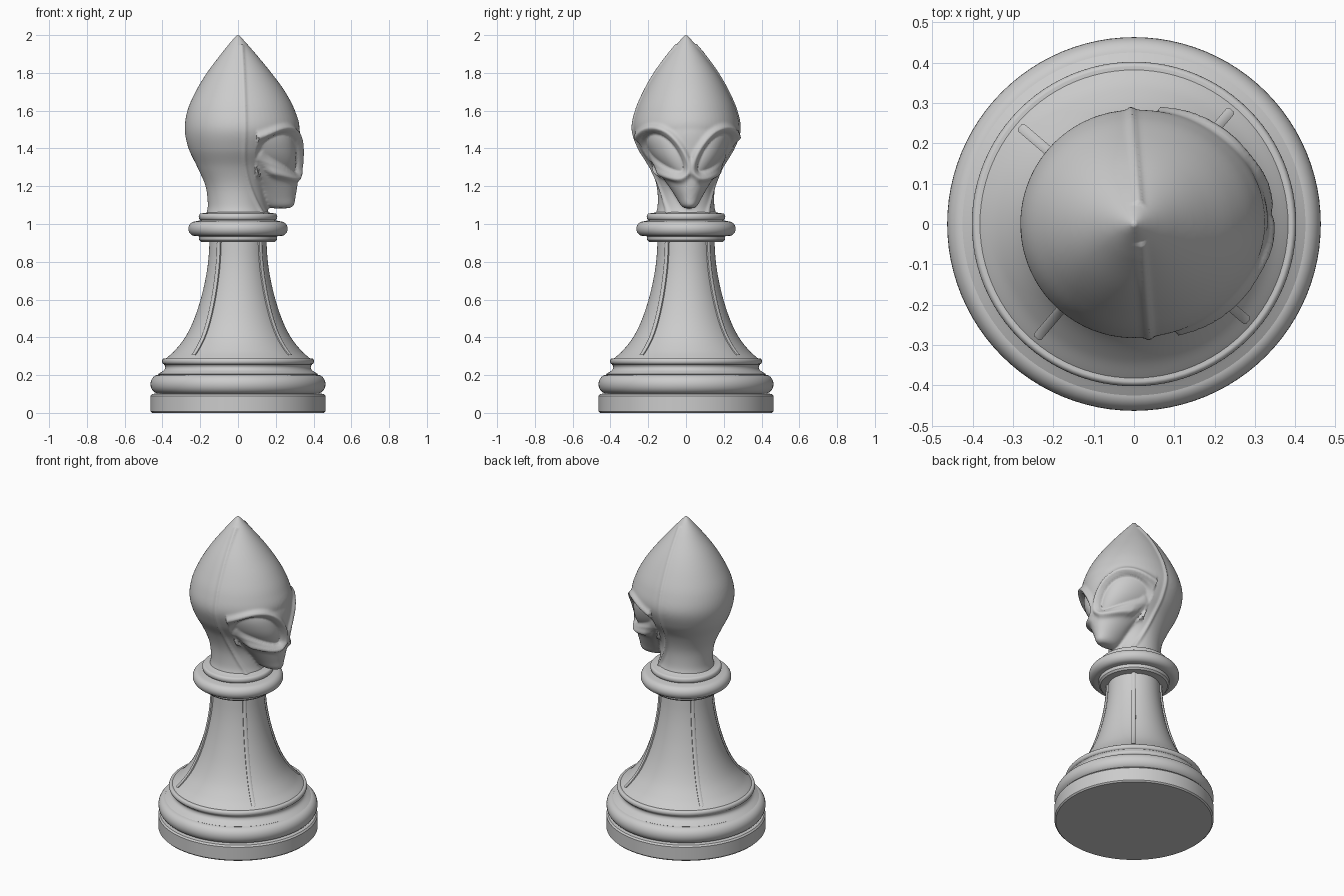
import bpy, bmesh, math
from mathutils import Vector, Matrix

TURN = math.radians(4.5)

cube = bpy.data.objects.get("Cube")
if cube:
    bpy.data.objects.remove(cube)

grey = bpy.data.materials.new("plain_grey")
grey.use_nodes = True
grey.diffuse_color = (0.6, 0.6, 0.6, 1)
grey.node_tree.nodes["Principled BSDF"].inputs["Base Color"].default_value = (0.6, 0.6, 0.6, 1)


def spline(rows, steps=8):
    """Smooth curve through rows of numbers."""
    pts = [Vector(r) for r in rows]
    pts = [2 * pts[0] - pts[1]] + pts + [2 * pts[-1] - pts[-2]]
    out = []
    for a, b, c, d in zip(pts, pts[1:], pts[2:], pts[3:]):
        for i in range(steps):
            t = i / steps
            out.append(b + (c - a) * t / 2 + (a - b * 2.5 + c * 2 - d / 2) * t * t
                       + ((b - c) * 1.5 + (d - a) / 2) * t ** 3)
    return out + [pts[-2]]


def loft(bm, rings):
    """Skin closed rings of points and cap both ends."""
    rows = [[bm.verts.new(p) for p in ring] for ring in rings]
    for lo, hi in zip(rows, rows[1:]):
        for i in range(len(lo)):
            j = (i + 1) % len(lo)
            bm.faces.new((lo[i], lo[j], hi[j], hi[i]))
    bm.faces.new(rows[0][::-1])
    bm.faces.new(rows[-1])


def finish(bm, name, angle=35):
    bmesh.ops.recalc_face_normals(bm, faces=bm.faces)
    mesh = bpy.data.meshes.new(name)
    bm.to_mesh(mesh)
    bm.free()
    mesh.materials.append(grey)
    obj = bpy.data.objects.new(name, mesh)
    bpy.context.collection.objects.link(obj)
    bpy.ops.object.select_all(action='DESELECT')
    obj.select_set(True)
    bpy.context.view_layer.objects.active = obj
    bpy.ops.object.shade_smooth_by_angle(angle=math.radians(angle))
    return obj


def oval(z, centre, back, front, half, n=64):
    ring = []
    for i in range(n):
        a = math.tau * i / n
        c = math.cos(a)
        ring.append((centre + c * (front if c > 0 else back), half * math.sin(a), z))
    return ring


def lathe(name, profile):
    bm = bmesh.new()
    loft(bm, [oval(z, 0, r, r, r, 96) for r, z in profile])
    return finish(bm, name)


def bulge(r, z, w, h, n=14):
    """Half-round moulding profile from bottom to top."""
    angles = [math.pi * (i / n - 0.5) for i in range(n + 1)]
    return [(r + w * math.cos(a), z + h * math.sin(a)) for a in angles]


# Pedestal
lathe("base_disc", [(0.455, 0), (0.463, 0.008), (0.463, 0.09), (0.455, 0.1), (0.43, 0.103)])
cove = spline([(0.425, 0.205), (0.393, 0.225), (0.385, 0.243), (0.392, 0.257)], 4)
lathe("base_moulding", [(0.43, 0.098)] + bulge(0.42, 0.152, 0.043, 0.05)
      + cove + bulge(0.39, 0.273, 0.012, 0.016, 8) + [(0.37, 0.286)])
shaft = spline([(0.385, 0.285), (0.335, 0.33), (0.28, 0.4), (0.235, 0.49), (0.198, 0.6),
                (0.172, 0.71), (0.157, 0.81), (0.15, 0.92)])
lathe("shaft", shaft)

# Four narrow ribs down the shaft
bm = bmesh.new()
for k in range(4):
    spin = Matrix.Rotation(TURN + math.pi * (k / 2 + 0.25), 3, 'Z')
    rings = []
    for r, z in shaft[4:]:
        w = 0.012
        lift = 0.012
        section = [(r - 0.04, -w, z), (r + lift - 0.004, -w, z), (r + lift, -w / 2, z),
                   (r + lift, w / 2, z), (r + lift - 0.004, w, z), (r - 0.04, w, z)]
        rings.append([spin @ Vector(p) for p in section])
    loft(bm, rings)
finish(bm, "shaft_ribs")

# Collar
lathe("collar", [(0.14, 0.905), (0.195, 0.905), (0.205, 0.915), (0.207, 0.935)]
      + bulge(0.225, 0.975, 0.038, 0.039)
      + [(0.197, 1.02)] + bulge(0.195, 1.038, 0.013, 0.018, 8) + [(0.165, 1.06), (0.14, 1.075)])

# Head: skull with neck, and a pointed face, fused together
bm = bmesh.new()
skull = [(1.04, .17, .17, .165), (1.1, .16, .152, .15), (1.2, .172, .15, .155),
         (1.3, .215, .2, .19), (1.4, .262, .27, .25), (1.5, .282, .325, .283),
         (1.6, .268, .302, .265), (1.7, .225, .25, .222), (1.8, .165, .177, .165),
         (1.9, .09, .095, .092), (1.97, .034, .034, .034), (2.003, .006, .006, .006)]
loft(bm, [oval(z, 0, b, f, h) for z, b, f, h in spline(skull)])
face = [(1.083, .225, .05, .025), (1.1, .22, .078, .045), (1.14, .2, .105, .068),
        (1.2, .17, .145, .105), (1.28, .12, .202, .16), (1.38, .06, .27, .222),
        (1.48, .02, .31, .265), (1.58, 0, .302, .262)]
loft(bm, [oval(z, c, min(0.1, f), f, h) for z, c, f, h in spline(face)])
blank = finish(bm, "head_blank")
fuse = blank.modifiers.new("fuse", 'REMESH')
fuse.mode = 'VOXEL'
fuse.voxel_size = 0.008
soft = blank.modifiers.new("soften", 'SMOOTH')
soft.factor = 0.5
soft.iterations = 8
bpy.context.view_layer.update()
deps = bpy.context.evaluated_depsgraph_get()
fused = bpy.data.meshes.new_from_object(blank.evaluated_get(deps))
bpy.data.objects.remove(blank)
bm = bmesh.new()
bm.from_mesh(fused)
bm.normal_update()


def eye_relief(y, z):
    """Raised rim round a sunken, domed almond eye."""
    dy, dz = abs(y) - 0.135, z - 1.372
    u, v = dy * 0.69 + dz * 0.725, dz * 0.69 - dy * 0.725
    length = 0.138
    width = 0.068 * (1 + 1.5 * u)
    q = math.hypot(u / length, v / width)
    d = q * (q - 1) / max(math.hypot(u / length ** 2, v / width ** 2), 1e-4)
    rim = 0.021 * math.exp(-((d - 0.022) / 0.015) ** 2)
    sunk = -0.016 * min(1, max(0, -d / 0.012)) * min(1, q * q + 0.2)
    return rim + sunk


# Sculpt the eyes and the side seam into the fused head
moves = []
for v in bm.verts:
    x, y, z = v.co
    push = 0
    if x > 0.08 and v.normal.x > 0.05:
        push += eye_relief(y, z) * min(1, v.normal.x / 0.2)
    seam_x = 0.015 + 0.9 * max(0, 1.4 - z) ** 2
    if z < 1.95:
        push += 0.008 * math.exp(-((x - seam_x) / 0.01) ** 2)
    moves.append((v, v.normal * push))
for v, move in moves:
    v.co += move
bmesh.ops.rotate(bm, verts=bm.verts, cent=(0, 0, 0), matrix=Matrix.Rotation(TURN, 3, 'Z'))
finish(bm, "head", 60)
